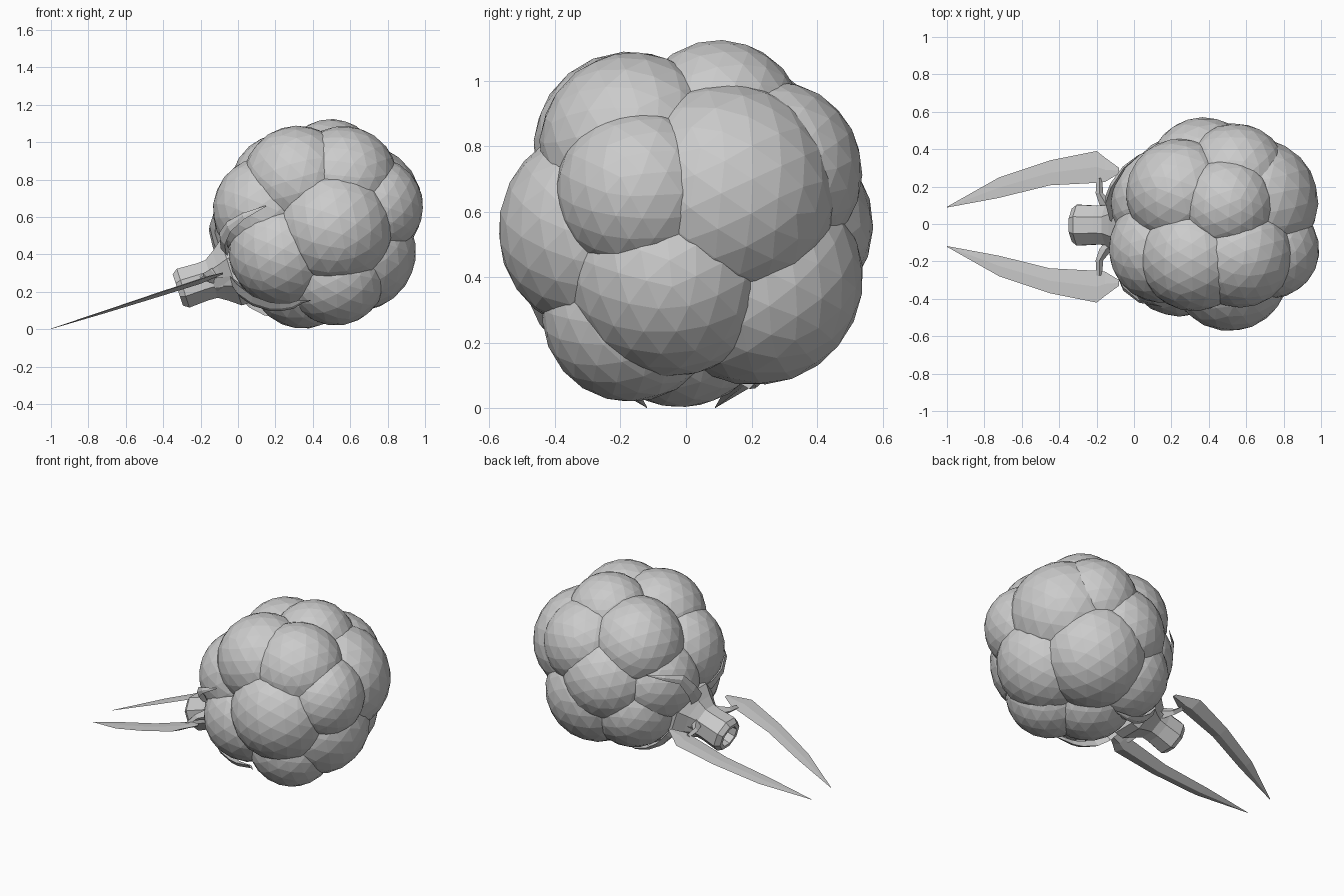
import bpy, bmesh, math, random
from mathutils import Vector, Matrix, Euler

if "Cube" in bpy.data.objects:
    bpy.data.objects.remove(bpy.data.objects["Cube"])

random.seed(4)
CENTRE = Vector((0.43, 0, 0.56))


def make_object(name, bm):
    bmesh.ops.recalc_face_normals(bm, faces=bm.faces)
    me = bpy.data.meshes.new(name)
    bm.to_mesh(me)
    bm.free()
    ob = bpy.data.objects.new(name, me)
    bpy.context.collection.objects.link(ob)
    return ob


def loft(bm, rings):
    """Skin a list of equal-length closed rings, capping both ends."""
    vs = [[bm.verts.new(p) for p in r] for r in rings]
    n = len(vs[0])
    for a, b in zip(vs, vs[1:]):
        for i in range(n):
            j = (i + 1) % n
            bm.faces.new((a[i], a[j], b[j], b[i]))
    bm.faces.new(vs[0])
    bm.faces.new(vs[-1])


# Berry segments: x, y, z, radius
segments = [
    (0.18, -0.27, 0.37, 0.23), (0.53, -0.31, 0.54, 0.26),
    (0.29, -0.22, 0.86, 0.235), (0.60, -0.20, 0.86, 0.23),
    (0.51, 0.12, 0.92, 0.20), (0.20, 0.21, 0.81, 0.235),
    (0.57, 0.32, 0.76, 0.22), (0.80, -0.17, 0.68, 0.20),
    (0.70, 0.15, 0.68, 0.28), (0.68, -0.06, 0.38, 0.26),
    (0.53, 0.29, 0.34, 0.27), (0.54, -0.20, 0.24, 0.21),
    (0.33, -0.02, 0.23, 0.225), (0.10, -0.16, 0.65, 0.23),
    (0.11, 0.14, 0.54, 0.23), (0.36, 0.33, 0.56, 0.24),
    (0.20, 0.25, 0.31, 0.22),
]
# Swell each segment inward so neighbours meet in shallow creases
lobes = [(CENTRE, 0.45)]
for x, y, z, r in segments:
    d = Vector((x, y, z)) - CENTRE
    grow = 0.06
    reach = min(d.length + r, 0.605)
    lobes.append((CENTRE + d.normalized() * (reach - r - grow), r + grow))
bm = bmesh.new()
for c, r in lobes:
    rot = Euler([random.uniform(0, 6) for _ in range(3)]).to_matrix().to_4x4()
    bmesh.ops.create_icosphere(bm, subdivisions=3, radius=r,
                               matrix=Matrix.Translation(c) @ rot)
make_object("berry_segments", bm)


def on_berry(p, lift):
    """Move p along its ray from the centre to just above the segments."""
    u = (p - CENTRE).normalized()
    far = 0
    for c, r in lobes:
        m = c - CENTRE
        b = u.dot(m)
        disc = b * b - m.length_squared + r * r
        if disc > 0:
            far = max(far, b + math.sqrt(disc))
    return CENTRE + u * (far + lift)


# Hollow eight-sided stem flaring into the calyx
axis = Vector((0.95, 0, 0.31)).normalized()
side = Vector((0, 1, 0))
up = axis.cross(side)
start = Vector((-0.322, -0.006, 0.21))
profile = [(0.10, 0.06), (0.0, 0.07), (0.0, 0.095), (0.03, 0.118),
           (0.14, 0.112), (0.19, 0.115), (0.24, 0.15), (0.3, 0.2), (0.36, 0.2)]
bm = bmesh.new()
rings = []
for t, r in profile:
    angles = [math.tau * (i + 0.5) / 8 for i in range(8)]
    rings.append([start + axis * t + r * (side * math.cos(a) + up * math.sin(a))
                  for a in angles])
loft(bm, rings)
make_object("stem", bm)

# Sepals hugging the berry: lift above the surface, then the path
paths = {
    "upper_front_sepal": (0.022, [(-0.14, -0.06, 0.34), (-0.11, -0.18, 0.43),
                                  (0.02, -0.30, 0.55), (0.20, -0.36, 0.64)]),
    "upper_back_sepal": (0.02, [(-0.14, 0.05, 0.35), (-0.12, 0.06, 0.44),
                                (-0.08, 0.20, 0.62), (0.05, 0.36, 0.67)]),
    "lower_front_sepal": (0.03, [(-0.12, -0.10, 0.23), (-0.03, -0.26, 0.18),
                                 (0.15, -0.33, 0.08), (0.28, -0.34, 0.10),
                                 (0.39, -0.36, 0.19)]),
    "lower_back_sepal": (0.025, [(-0.12, 0.08, 0.23), (-0.02, 0.18, 0.17),
                                 (0.14, 0.20, 0.08), (0.33, 0.20, 0.10)]),
}
for name, (lift, ctrl) in paths.items():
    ctrl = [Vector(p) for p in ctrl]
    pts = [ctrl[0]]
    for a, b in zip(ctrl, ctrl[1:]):
        pts += [on_berry(a.lerp(b, f), lift) for f in (0.5, 1.0)]
    last = len(pts) - 1
    bm = bmesh.new()
    rings = []
    for i, p in enumerate(pts):
        tan = (pts[min(i + 1, last)] - pts[max(i - 1, 0)]).normalized()
        out = (p - CENTRE)
        out = (out - tan * out.dot(tan)).normalized()
        w = tan.cross(out)
        k = 0.003 + 0.05 * (1 - (i / last) ** 2)
        rings.append([p + w * k, p + out * k * 0.3,
                      p - w * k, p - out * k * 0.6])
    loft(bm, rings)
    make_object(name, bm)

# Long pointed leaves reaching past the stem, one per side
# x, inner y, outer y, mid z, half thickness
stations = [
    (-1.0, 0.103, 0.107, 0.003, 0.002), (-0.72, 0.155, 0.265, 0.095, 0.012),
    (-0.45, 0.222, 0.355, 0.185, 0.02), (-0.20, 0.235, 0.405, 0.267, 0.024),
    (-0.155, 0.24, 0.37, 0.282, 0.02), (-0.08, 0.285, 0.315, 0.302, 0.008),
]
for label, s in (("back", 1), ("front", -1)):
    off = -0.015
    bm = bmesh.new()
    rings = []
    for x, yi, yo, z, h in stations:
        m = (yi + yo) / 2
        rings.append([Vector((x, off + s * yi, z)), Vector((x, off + s * m, z + h * 0.2)),
                      Vector((x, off + s * yo, z)), Vector((x, off + s * m, z - h))])
    loft(bm, rings)
    # short stalk joining leaf and calyx
    rings = []
    for x, y, z, k in ((-0.09, 0.07, 0.29, 0.06), (-0.15, 0.12, 0.285, 0.035),
                       (-0.185, 0.18, 0.28, 0.02), (-0.185, 0.26, 0.27, 0.015)):
        rings.append([Vector((x + dx * k, off + s * y, z + dz * k))
                      for dx, dz in ((1, 0), (0, 1), (-1, 0), (0, -1))])
    loft(bm, rings)
    make_object(label + "_leaf", bm)
